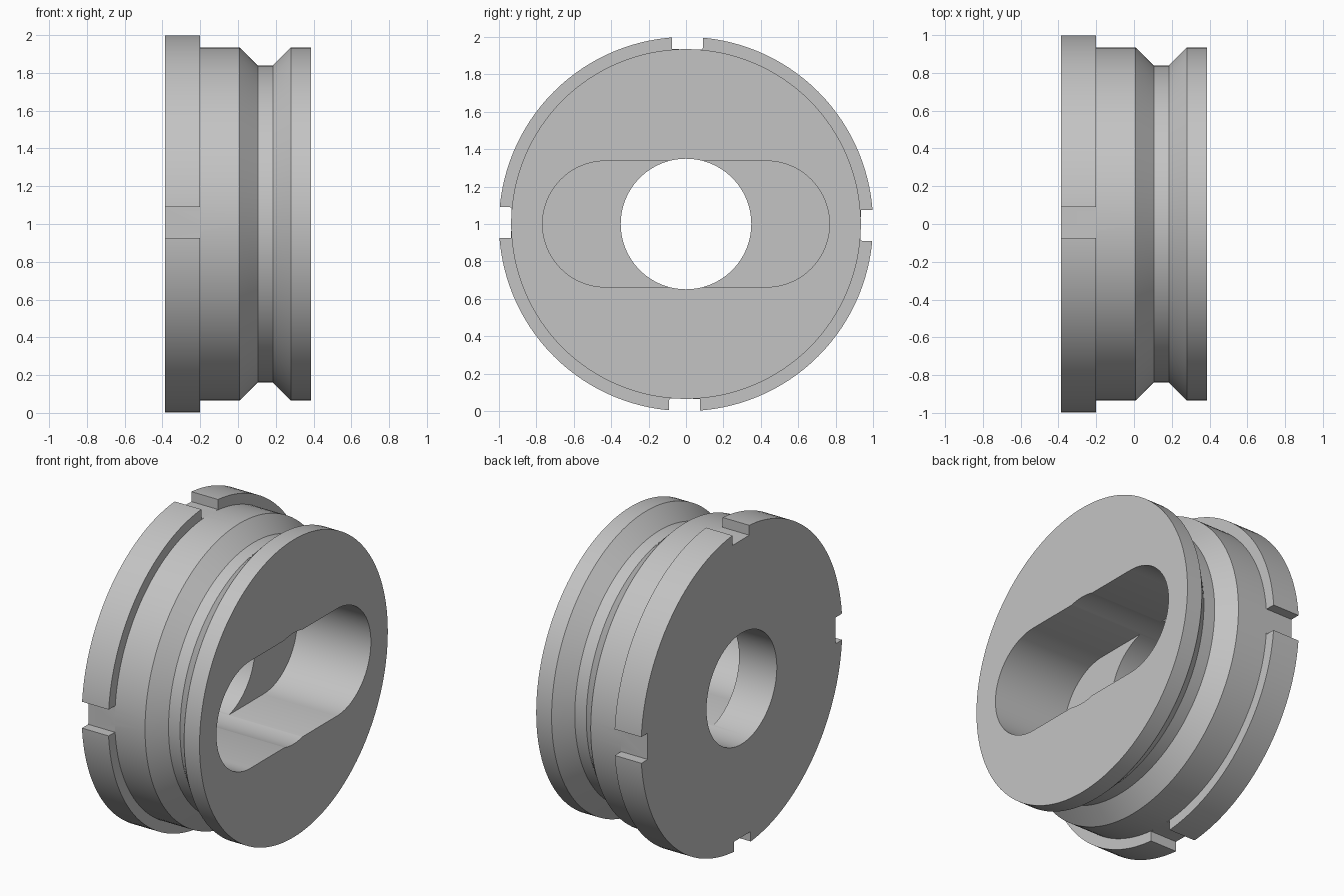
import bpy, bmesh
from math import pi, sin, cos
from mathutils import Matrix, Vector

cube = bpy.data.objects.get("Cube")
if cube:
    bpy.data.objects.remove(cube)

SEGMENTS = 128
CENTRE = Vector((0, 0, 1))

grey = bpy.data.materials.new("plain grey")
grey.use_nodes = True
colour = (0.55, 0.55, 0.55, 1)
grey.diffuse_color = colour
grey.node_tree.nodes["Principled BSDF"].inputs["Base Color"].default_value = colour


def make_object(name, bm):
    bmesh.ops.recalc_face_normals(bm, faces=bm.faces)
    mesh = bpy.data.meshes.new(name)
    bm.to_mesh(mesh)
    bm.free()
    mesh.materials.append(grey)
    obj = bpy.data.objects.new(name, mesh)
    obj.location = CENTRE
    bpy.context.collection.objects.link(obj)
    return obj


def lathe(name, profile):
    """Closed solid turned around the x axis from (x, radius) points."""
    bm = bmesh.new()
    angles = [2 * pi * i / SEGMENTS for i in range(SEGMENTS)]
    rings = [[bm.verts.new((x, r * cos(a), r * sin(a))) for a in angles]
             for x, r in profile]
    for a, b in zip(rings, rings[1:]):
        for i in range(SEGMENTS):
            j = (i + 1) % SEGMENTS
            bm.faces.new((a[i], a[j], b[j], b[i]))
    bm.faces.new(rings[0])
    bm.faces.new(rings[-1])
    return make_object(name, bm)


def stadium(name, x0, x1, offset, radius, steps=40):
    """Rounded slot prism along x, long in y."""
    bm = bmesh.new()
    outline = []
    for side, start in ((1, -pi / 2), (-1, pi / 2)):
        for i in range(steps + 1):
            a = start + pi * i / steps
            outline.append((side * offset + radius * cos(a), radius * sin(a)))
    face = bm.faces.new([bm.verts.new((x0, y, z)) for y, z in outline])
    new = bmesh.ops.extrude_face_region(bm, geom=[face])["geom"]
    bmesh.ops.translate(bm, vec=(x1 - x0, 0, 0),
                        verts=[v for v in new if isinstance(v, bmesh.types.BMVert)])
    return make_object(name, bm)


def notch_blocks(name):
    """Four blocks around the flange rim, slightly turned."""
    bm = bmesh.new()
    for k in range(4):
        turn = Matrix.Rotation(k * pi / 2 - 0.0075, 4, 'X')
        size = Matrix.Diagonal((0.3, 0.165, 0.2, 1))
        bmesh.ops.create_cube(
            bm, size=1, matrix=turn @ Matrix.Translation((-0.352, 0, 1.034)) @ size)
    return make_object(name, bm)


# Turned body with flange and V-sided groove
body = lathe("grooved_flange_body", [
    (-0.387, 1), (-0.202, 1), (-0.202, 0.935), (0.008, 0.935), (0.105, 0.84),
    (0.185, 0.84), (0.28, 0.935), (0.387, 0.935)])

# Cut the centre bore, slot pocket and rim notches
cutters = [
    lathe("bore_cutter", [(-0.6, 0.349), (0.6, 0.349)]),
    stadium("slot_cutter", -0.125, 0.6, 0.43, 0.337),
    notch_blocks("notch_cutter"),
]
bpy.ops.object.select_all(action='DESELECT')
bpy.context.view_layer.objects.active = body
body.select_set(True)
for cutter in cutters:
    mod = body.modifiers.new(cutter.name, 'BOOLEAN')
    mod.operation = 'DIFFERENCE'
    mod.solver = 'EXACT'
    mod.object = cutter
    bpy.ops.object.modifier_apply(modifier=mod.name)
    bpy.data.objects.remove(cutter)

bpy.ops.object.shade_smooth_by_angle(angle=pi / 9)
